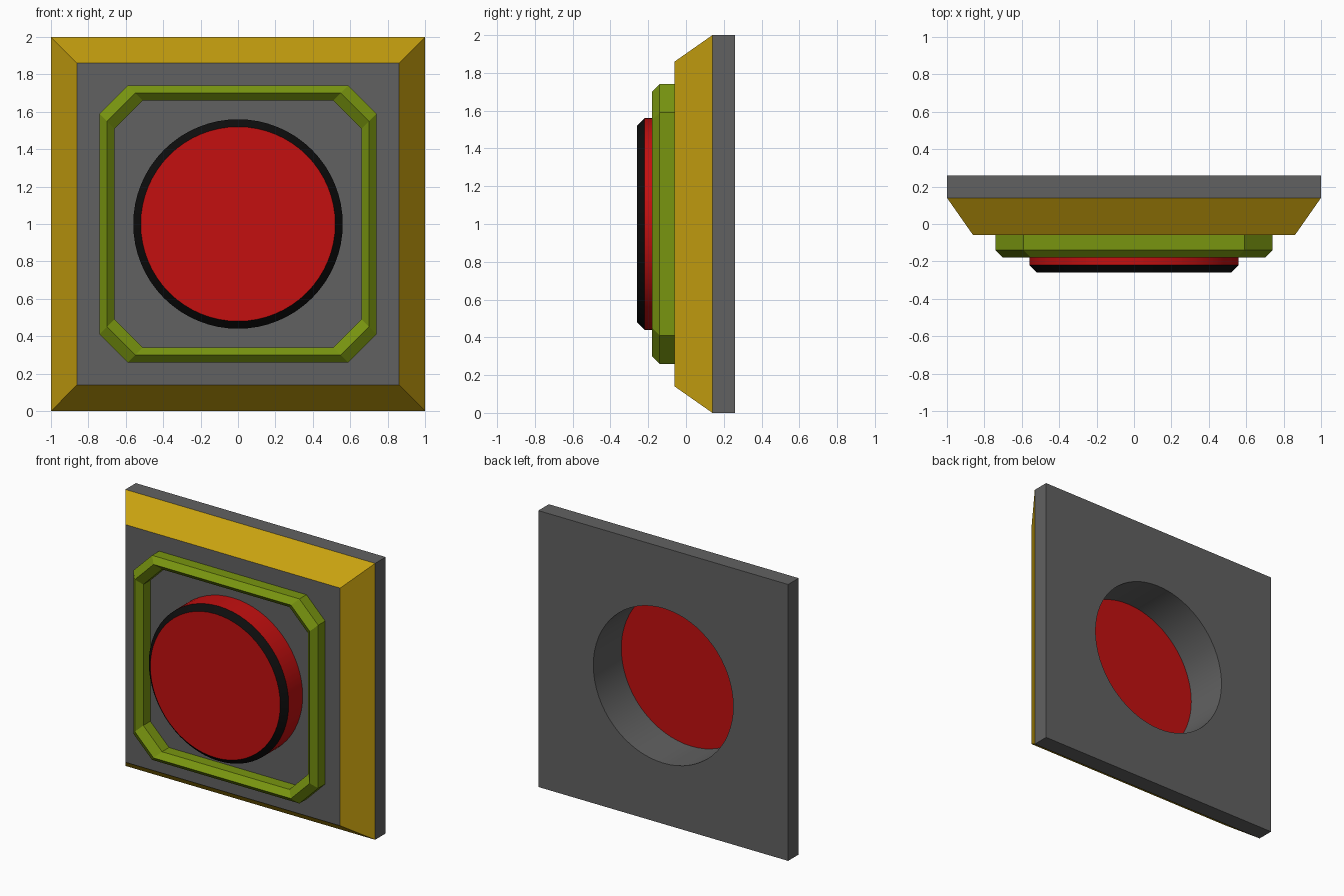
import bpy, bmesh, math

if "Cube" in bpy.data.objects:
    bpy.data.objects.remove(bpy.data.objects["Cube"])

Z = 1.0      # height of the centre axis
SEG = 64     # sides of round parts


def mat(name, rgb):
    m = bpy.data.materials.new(name)
    m.diffuse_color = (*rgb, 1)
    m.use_nodes = True
    m.node_tree.nodes["Principled BSDF"].inputs["Base Color"].default_value = m.diffuse_color
    return m


grey = mat("grey", (0.12, 0.12, 0.12))
gold = mat("gold", (0.58, 0.36, 0.005))
green = mat("green", (0.19, 0.3, 0.005))
red = mat("red", (0.55, 0.005, 0.005))
black = mat("black", (0.004, 0.004, 0.004))


def circle(r):
    return [(r * math.cos(2 * math.pi * i / SEG), r * math.sin(2 * math.pi * i / SEG))
            for i in range(SEG)]


def square(h):
    return [(h, -h), (h, h), (-h, h), (-h, -h)]


def octagon(h, cut=0.15):
    c = h - cut
    return [(h, -c), (h, c), (c, h), (-c, h), (-h, c), (-h, -c), (-c, -h), (c, -h)]


def loft(name, sections, mats, bands, caps=True):
    """Bridge (outline, y) sections along y; cap the ends or close into a ring."""
    bm = bmesh.new()
    rings = [[bm.verts.new((x, y, Z + z)) for x, z in pts] for pts, y in sections]
    pairs = list(zip(rings, rings[1:])) + ([] if caps else [(rings[-1], rings[0])])
    for (a, b), band in zip(pairs, bands):
        n = len(a)
        for i in range(n):
            j = (i + 1) % n
            bm.faces.new((a[i], a[j], b[j], b[i])).material_index = band
    if caps:
        bm.faces.new(rings[0])
        bm.faces.new(rings[-1])
    bmesh.ops.recalc_face_normals(bm, faces=bm.faces[:])
    me = bpy.data.meshes.new(name)
    bm.to_mesh(me)
    bm.free()
    for m in mats:
        me.materials.append(m)
    ob = bpy.data.objects.new(name, me)
    bpy.context.collection.objects.link(ob)
    return ob


def activate(ob):
    bpy.ops.object.select_all(action='DESELECT')
    ob.select_set(True)
    bpy.context.view_layer.objects.active = ob


# Square backing plate with gold sloped border
plate = loft("plate", [(square(1), 0.26), (square(1), 0.14), (square(0.86), -0.06)],
             [grey, gold], [0, 1])

# Round hole through the plate behind the button
cutter = loft("hole_cutter", [(circle(0.56), 0.5), (circle(0.56), -0.3)], [grey], [0])
cutter.hide_render = True
cut = plate.modifiers.new("hole", 'BOOLEAN')
cut.operation = 'DIFFERENCE'
cut.solver = 'EXACT'
cut.object = cutter
activate(plate)
bpy.ops.object.modifier_apply(modifier=cut.name)
bpy.data.objects.remove(cutter, do_unlink=True)

# Raised octagonal guard ring with a ridged top
loft("guard_ring", [(octagon(0.74), -0.06), (octagon(0.74), -0.14), (octagon(0.70), -0.18),
                    (octagon(0.66), -0.14), (octagon(0.66), -0.06)],
     [green], [0] * 5, caps=False)

# Red push button with black chamfered rim
button = loft("button", [(circle(0.56), -0.06), (circle(0.56), -0.22), (circle(0.52), -0.26)],
              [red, black], [0, 1])

# Smooth the round walls, keep the edges crisp
for ob in (plate, button):
    activate(ob)
    bpy.ops.object.shade_smooth_by_angle(angle=math.radians(30))
